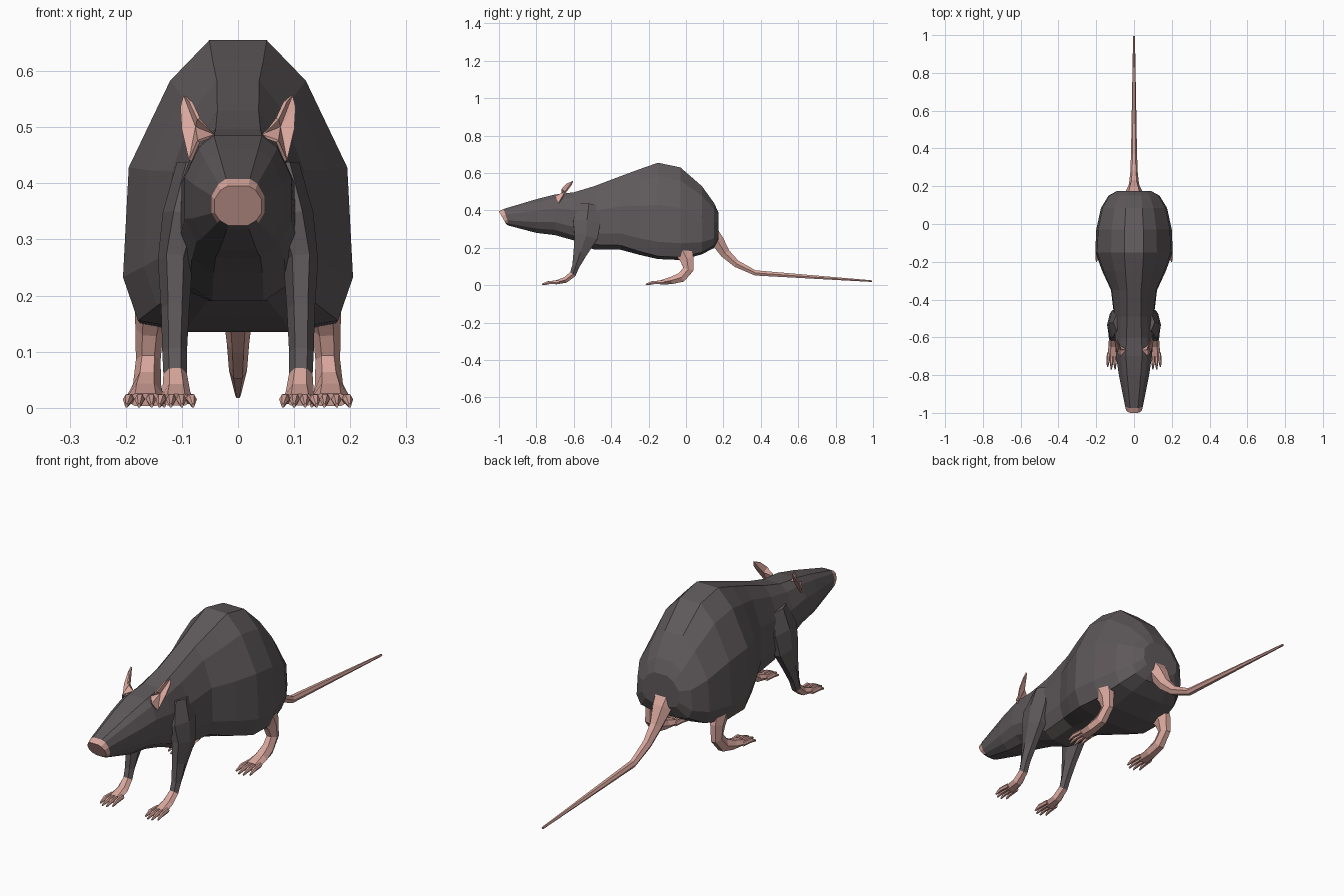
import bpy, bmesh
from mathutils import Vector

cube = bpy.data.objects.get("Cube")
if cube:
    bpy.data.objects.remove(cube)


def material(name, rgb):
    m = bpy.data.materials.new(name)
    m.use_nodes = True
    col = (*rgb, 1)
    m.diffuse_color = col
    m.node_tree.nodes["Principled BSDF"].inputs["Base Color"].default_value = col
    return m


fur = material("dark_grey_fur", (0.115, 0.1, 0.104))
skin = material("pink_skin", (0.70, 0.39, 0.34))


def loft(name, rings, mats, rule=None):
    """Skin a list of equal rings, cap both ends, colour faces by rule."""
    bm = bmesh.new()
    loops = [[bm.verts.new(p) for p in r] for r in rings]
    n = len(loops[0])
    for a, b in zip(loops, loops[1:]):
        for i in range(n):
            j = (i + 1) % n
            bm.faces.new((a[i], a[j], b[j], b[i]))
    bm.faces.new(loops[0])
    bm.faces.new(loops[-1])
    return finish(name, bm, mats, rule)


def finish(name, bm, mats, rule=None):
    bmesh.ops.recalc_face_normals(bm, faces=bm.faces)
    if rule:
        for f in bm.faces:
            f.material_index = int(rule(f.calc_center_median()))
    me = bpy.data.meshes.new(name)
    bm.to_mesh(me)
    bm.free()
    for m in mats:
        me.materials.append(m)
    ob = bpy.data.objects.new(name, me)
    bpy.context.collection.objects.link(ob)
    return ob


# Unit circle corners for six-sided limbs
HEX = [(1, 0), (.5, .87), (-.5, .87), (-1, 0), (-.5, -.87), (.5, -.87)]


def tube(name, path, mats, side=1, rule=None):
    """Six-sided tube through (x, y, z, side radius, depth radius)."""
    pts = [Vector((p[0] * side, p[1], p[2])) for p in path]
    rings = []
    for i, p in enumerate(path):
        t = (pts[min(i + 1, len(pts) - 1)] - pts[max(i - 1, 0)]).normalized()
        across = Vector((1, 0, 0))
        across = (across - t * across.dot(t)).normalized()
        up = t.cross(across)
        rings.append([pts[i] + across * u * p[3] + up * v * p[4] for u, v in HEX])
    return loft(name, rings, mats, rule)


# Body and head: cross-section blends from a pear-shaped rump to a boxy head
RUMP = [(.25, 1), (.59, .86), (.95, .56), (1, .18), (.87, .03), (.45, 0)]
HEAD = [(.45, 1), (.74, .9), (1, .66), (1, .32), (.78, .13), (.42, 0)]


def section(y, top, bottom, width, head, slant=0):
    half = []
    for (u0, v0), (u1, v1) in zip(RUMP, HEAD):
        u, v = u0 + (u1 - u0) * head, v0 + (v1 - v0) * head
        half.append(Vector((u * width, y + slant * (1 - v), bottom + v * (top - bottom))))
    return half + [Vector((-p.x, p.y, p.z)) for p in reversed(half)]


body = [
    section(-1, .395, .325, .042, 1, .04),
    section(-.975, .408, .318, .047, 1, .03),
    section(-.8, .46, .28, .08, 1),
    section(-.7, .485, .268, .095, 1),
    section(-.6, .497, .24, .102, .7),
    section(-.49, .53, .19, .105, .5),
    section(-.35, .583, .19, .122, .3),
    section(-.25, .62, .163, .168, .1),
    section(-.15, .655, .14, .205, 0),
    section(-.03, .63, .135, .2, 0),
    section(.085, .53, .165, .175, 0),
    section(.15, .44, .2, .135, .2),
    section(.175, .385, .25, .09, .5),
]
loft("body", body, [fur, skin], lambda c: c.y < -.955 and c.z > .335)

# Tail with a broad bare root
tube("tail", [(0, .12, .28, .06, .06), (0, .17, .235, .045, .04),
              (0, .21, .17, .027, .03), (0, .27, .115, .02, .022),
              (0, .37, .066, .016, .016), (0, .995, .022, .005, .005)], [skin])


def toes(name, x, y, length, spread, side):
    for k in range(4):
        d = (k - 1.5) * spread
        reach = length * (1 if k in (1, 2) else .8)
        tube(f"{name}_{k + 1}", [(x + d, y + .02, .016, .009, .01),
                                 (x + d * 1.15, y - reach * .5, .015, .009, .01),
                                 (x + d * 1.25, y - reach, .004, .003, .004)], [skin], side)


FORELEG = [(.075, -.52, .43, .035, .05), (.095, -.53, .34, .04, .085),
           (.112, -.535, .26, .031, .072), (.112, -.565, .175, .025, .043),
           (.113, -.59, .1, .022, .022), (.112, -.605, .06, .021, .02),
           (.11, -.645, .028, .025, .018), (.11, -.70, .014, .031, .012)]
HINDLEG = [(.15, -.03, .21, .035, .06), (.158, .005, .14, .025, .042),
           (.16, .012, .085, .022, .032), (.162, -.025, .042, .025, .03),
           (.165, -.08, .025, .031, .022), (.165, -.14, .014, .037, .013)]

# Ear: cupped leaf, outline fanned around a sunken middle
EAR = [(.042, -.665, .485), (.07, -.7, .475), (.085, -.68, .44), (.1, -.645, .495),
       (.102, -.615, .535), (.095, -.605, .556), (.084, -.635, .545), (.07, -.665, .515)]


def ear(name, side):
    bm = bmesh.new()
    rim = [bm.verts.new((x * side, y, z)) for x, y, z in EAR]
    mid = bm.verts.new((.074 * side, -.645, .50))
    for a, b in zip(rim, rim[1:] + rim[:1]):
        bm.faces.new((a, b, mid))
    ob = finish(name, bm, [skin])
    mod = ob.modifiers.new("thickness", "SOLIDIFY")
    mod.thickness = .006
    mod.offset = 0


for label, s in (("left", 1), ("right", -1)):
    tube(f"{label}_front_leg", FORELEG, [fur, skin], s, lambda c: c.z < .065)
    toes(f"{label}_front_toe", .11, -.70, .07, .016, s)
    tube(f"{label}_hind_leg", HINDLEG, [skin], s)
    toes(f"{label}_hind_toe", .165, -.14, .075, .018, s)
    ear(f"{label}_ear", s)
